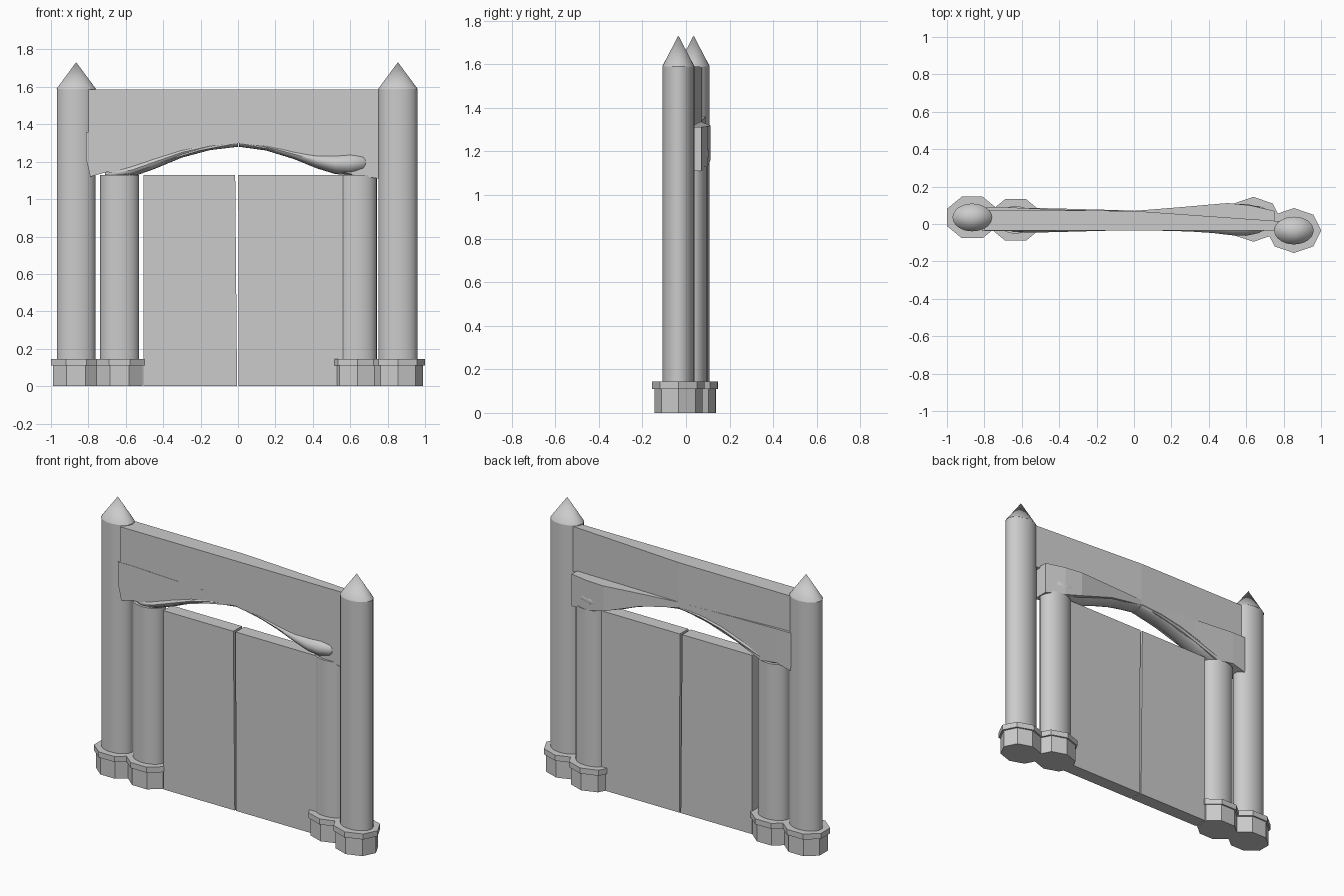
import bpy, bmesh, math

if "Cube" in bpy.data.objects:
    bpy.data.objects.remove(bpy.data.objects["Cube"])


def make(name, verts, faces, smooth=False):
    me = bpy.data.meshes.new(name)
    me.from_pydata(verts, [], faces)
    bm = bmesh.new()
    bm.from_mesh(me)
    bmesh.ops.recalc_face_normals(bm, faces=bm.faces)
    bm.to_mesh(me)
    bm.free()
    ob = bpy.data.objects.new(name, me)
    bpy.context.collection.objects.link(ob)
    if smooth:
        bpy.ops.object.select_all(action='DESELECT')
        ob.select_set(True)
        bpy.context.view_layer.objects.active = ob
        bpy.ops.object.shade_smooth_by_angle(angle=math.radians(40))
    return ob


def loft(name, rings, smooth=False):
    """Skin equal-length rings of points and cap both ends."""
    n = len(rings[0])
    verts = [p for r in rings for p in r]
    faces = []
    for k in range(len(rings) - 1):
        for i in range(n):
            j = (i + 1) % n
            faces.append((k*n + i, k*n + j, (k+1)*n + j, (k+1)*n + i))
    faces.append(tuple(range(n)))
    faces.append(tuple(range((len(rings)-1)*n, len(rings)*n)))
    return make(name, verts, faces, smooth)


def oval(x, y, z, rx, ry, n, turn=0):
    return [(x + rx*math.cos(turn + math.tau*i/n),
             y + ry*math.sin(turn + math.tau*i/n), z) for i in range(n)]


def column(name, x, y, top, turn, spire):
    # octagonal plinth with a wider cap
    loft(name + "_plinth", [oval(x, y, z, rx, ry, 8, turn) for z, rx, ry in
         ((0, .133, .11), (.11, .133, .11), (.11, .146, .12), (.145, .146, .12))])
    # oval shaft
    loft(name + "_shaft", [oval(x, y, z, .104, .073, 32) for z in (.145, top)], True)
    # pointed top
    if spire:
        ring = oval(x, y, top, .105, .074, 32)
        faces = [(i, (i + 1) % 32, 32) for i in range(32)] + [tuple(range(32))]
        make(name + "_spire", ring + [(x, y, 1.732)], faces, True)


T = math.pi / 8
column("left_outer_column", -.865, .035, 1.59, T, True)
column("right_outer_column", .855, -.035, 1.59, 0, True)
column("left_inner_column", -.633, .022, 1.13, T, False)
column("right_inner_column", .638, .025, 1.13, 0, False)


def slab(name, sections):
    """Box-section loft along x: (x, z0, z1, y front, y back)."""
    loft(name, [[(x, f, a), (x, b, a), (x, b, t), (x, f, t)]
                for x, a, t, f, b in sections])


# gate leaves, with a slightly tapering gap
def leaf(name, x0, x1b, x1t):
    f, b, h = -.025, .06, 1.13
    loft(name, [[(x0, f, 0), (x0, b, 0), (x0, b, h), (x0, f, h)],
                [(x1b, f, 0), (x1b, b, 0), (x1t, b, h), (x1t, f, h)]])


leaf("left_gate_leaf", -.505, -.005, -.015)
leaf("right_gate_leaf", .6, .003, .001)

# header beam, bent in plan at the middle
slab("header_beam", [(-.80, 1.33, 1.585, -.035, .075),
                     (0, 1.32, 1.585, -.035, .07),
                     (.78, 1.30, 1.585, -.035, .015)])

# arched spandrel under the beam
slab("arch_spandrel", [(-.813, 1.22, 1.36, -.037, .085),
                       (-.79, 1.12, 1.36, -.037, .09),
                       (-.70, 1.145, 1.36, -.037, .09),
                       (-.58, 1.13, 1.355, -.037, .085),
                       (-.40, 1.20, 1.348, -.036, .077),
                       (-.20, 1.26, 1.34, -.035, .072),
                       (0, 1.30, 1.335, -.033, .07),
                       (.25, 1.25, 1.328, -.034, .09),
                       (.50, 1.16, 1.32, -.034, .112),
                       (.62, 1.13, 1.316, -.034, .10),
                       (.75, 1.11, 1.312, -.034, .07)])


# arch roll mouldings, swelling toward the columns: (x, z, rz, y, ry)
def roll(name, rows):
    n = 16
    loft(name, [[(x, y + ry*math.cos(math.tau*i/n), z + rz*math.sin(math.tau*i/n))
                 for i in range(n)] for x, z, rz, y, ry in rows], True)


roll("left_arch_roll", [(-.71, 1.135, .012, .02, .03), (-.66, 1.14, .03, .02, .058),
                        (-.57, 1.155, .037, .02, .066), (-.45, 1.197, .037, .02, .064),
                        (-.30, 1.25, .028, .02, .06), (-.15, 1.284, .022, .02, .056),
                        (0, 1.30, .02, .02, .052)])
roll("right_arch_roll", [(.005, 1.30, .02, .02, .052), (.15, 1.28, .02, .02, .056),
                         (.30, 1.24, .026, .02, .06), (.42, 1.207, .042, .022, .07),
                         (.52, 1.19, .056, .022, .082), (.60, 1.19, .062, .022, .085),
                         (.67, 1.195, .052, .022, .07), (.705, 1.20, .02, .022, .035)])
